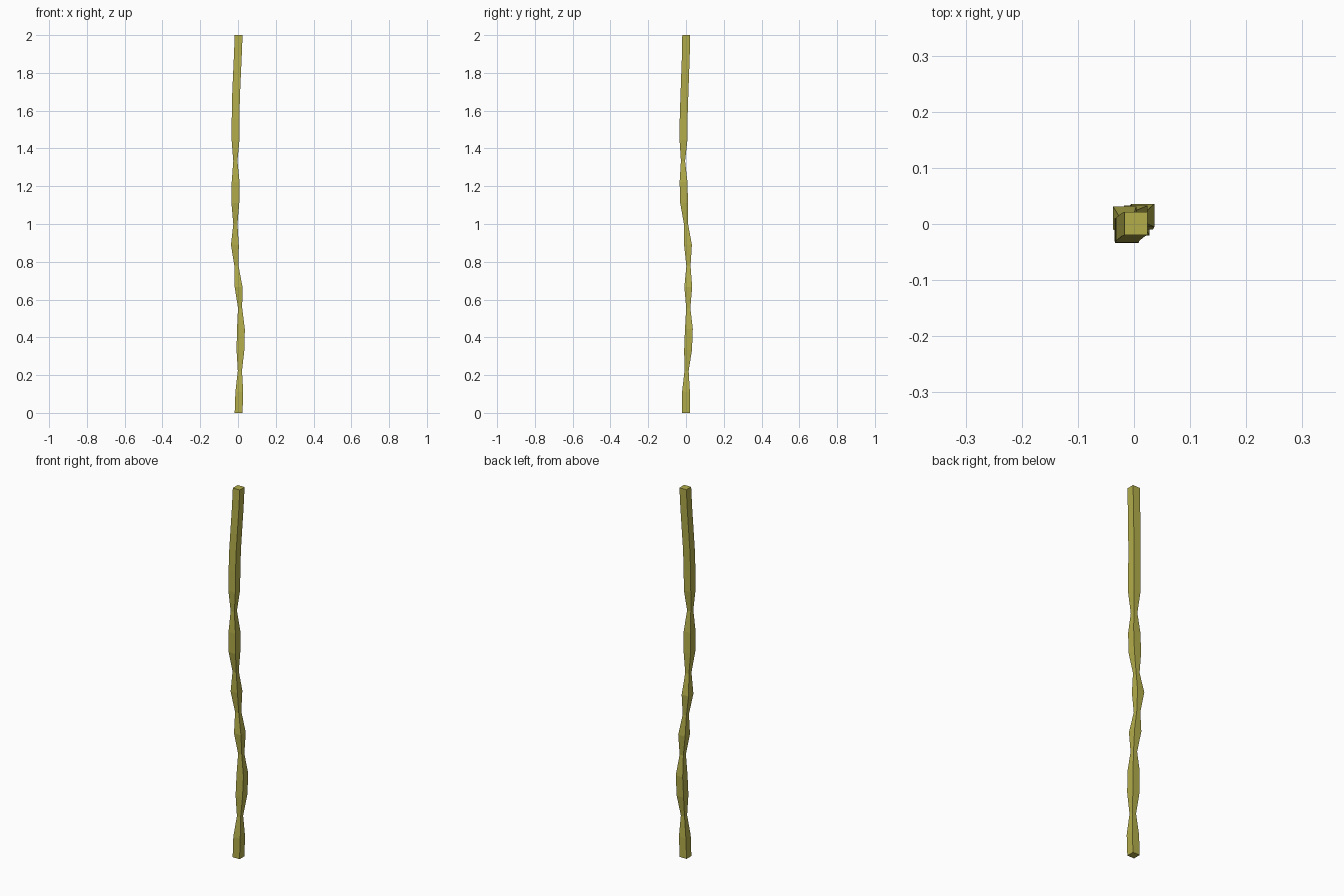
import bpy, bmesh

if "Cube" in bpy.data.objects:
    bpy.data.objects.remove(bpy.data.objects["Cube"])

HEIGHT, STEPS = 2.0, 18
WIDE, NARROW = 0.0207, 0.011
PINCHED = {2, 5, 7, 9, 12}  # rings that form the narrow joints

# sideways drift of the stalk, one value per ring from bottom to top
DRIFT_X = [.003, .007, .010, .013, .0155, .011, .003, -.008, -.0165, -.014,
           -.014, -.0125, -.014, -.013, -.0125, -.011, -.006, -.001, .0035]
DRIFT_Y = [0, 0, .003, .011, .0153, .012, .012, .013, .0105, 0,
           -.010, -.013, -.016, -.0133, -.0125, -.009, -.005, -.001, .001]

# square-section stalk swept through the rings
bm = bmesh.new()
rings = []
for k, (cx, cy) in enumerate(zip(DRIFT_X, DRIFT_Y)):
    r = NARROW if k in PINCHED else WIDE
    rings.append([bm.verts.new((cx + sx * r, cy + sy * r, HEIGHT * k / STEPS))
                  for sx, sy in ((-1, -1), (1, -1), (1, 1), (-1, 1))])
for low, high in zip(rings, rings[1:]):
    for i in range(4):
        j = (i + 1) % 4
        bm.faces.new((low[i], low[j], high[j], high[i]))

# end caps
bm.faces.new(rings[0][::-1])
bm.faces.new(rings[-1])
bmesh.ops.recalc_face_normals(bm, faces=bm.faces)

mesh = bpy.data.meshes.new("stalk")
bm.to_mesh(mesh)
bm.free()
stalk = bpy.data.objects.new("stalk", mesh)
bpy.context.collection.objects.link(stalk)

# yellow-green colour
mat = bpy.data.materials.new("dry_stalk")
mat.diffuse_color = (0.45, 0.42, 0.07, 1)
mat.use_nodes = True
mat.node_tree.nodes["Principled BSDF"].inputs["Base Color"].default_value = mat.diffuse_color
mesh.materials.append(mat)
